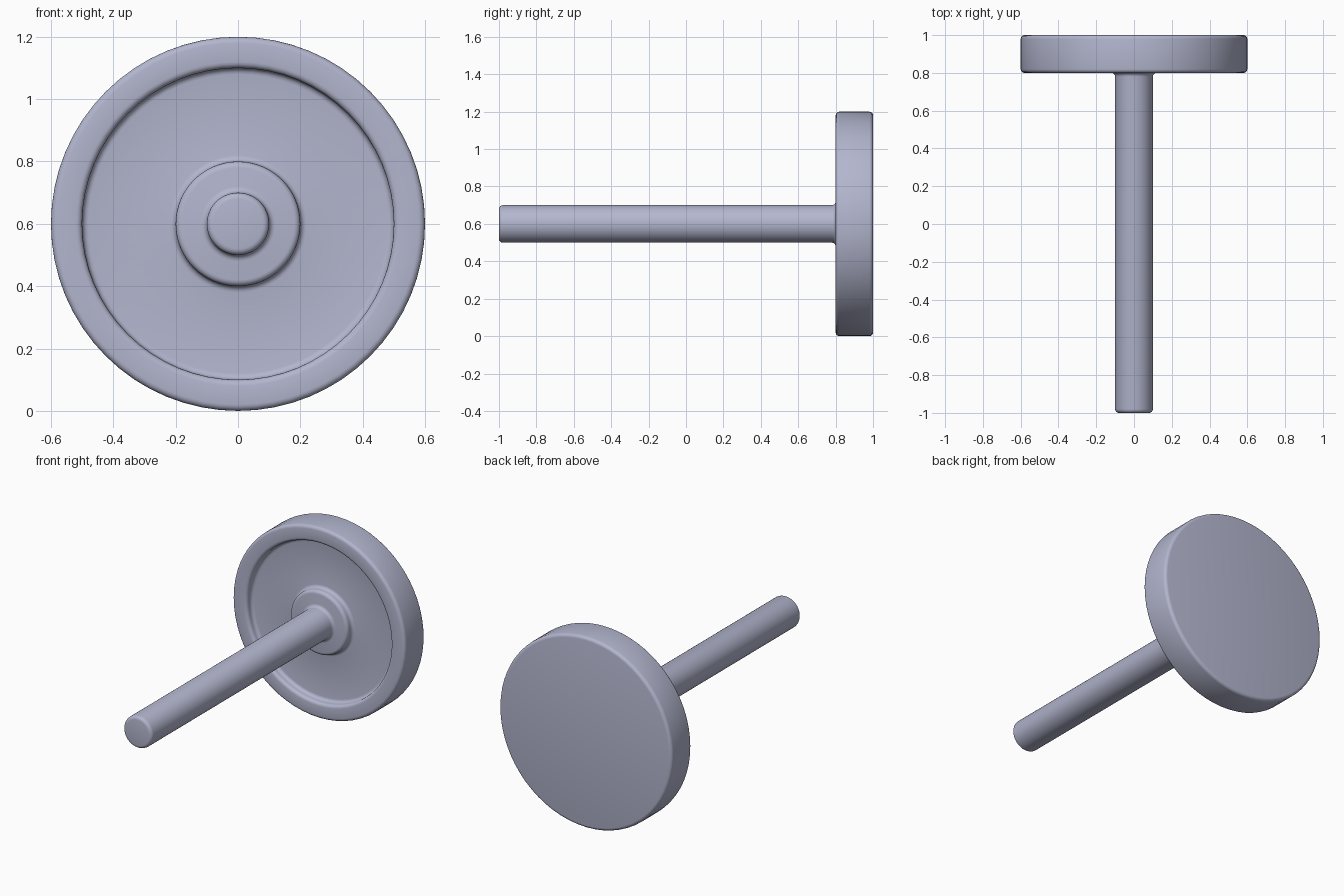
import bpy, bmesh, math

cube = bpy.data.objects.get("Cube")
if cube:
    bpy.data.objects.remove(cube, do_unlink=True)

SEGMENTS = 64
CENTRE_Z = 0.6

# Single blue-grey colour
mat = bpy.data.materials.new("blue_grey")
mat.use_nodes = True
colour = (0.45, 0.47, 0.62, 1)
mat.diffuse_color = colour
bsdf = next(n for n in mat.node_tree.nodes if n.type == 'BSDF_PRINCIPLED')
bsdf.inputs["Base Color"].default_value = colour
bsdf.inputs["Roughness"].default_value = 0.6


def lathe(name, profile):
    """Revolve (radius, y) points around the horizontal y axis and cap both ends."""
    bm = bmesh.new()
    rings = []
    for r, y in profile:
        ring = []
        for i in range(SEGMENTS):
            a = 2 * math.pi * i / SEGMENTS
            ring.append(bm.verts.new((r * math.cos(a), y, CENTRE_Z + r * math.sin(a))))
        rings.append(ring)
    for a, b in zip(rings, rings[1:]):
        for i in range(SEGMENTS):
            j = (i + 1) % SEGMENTS
            bm.faces.new((a[i], a[j], b[j], b[i]))
    bm.faces.new(rings[0])
    bm.faces.new(rings[-1])
    bmesh.ops.recalc_face_normals(bm, faces=bm.faces)
    mesh = bpy.data.meshes.new(name)
    bm.to_mesh(mesh)
    bm.free()
    obj = bpy.data.objects.new(name, mesh)
    bpy.context.collection.objects.link(obj)
    mesh.materials.append(mat)
    return obj


# Shaft, raised hub, recessed web, rim and flat back in one turned body
part = lathe("shaft_with_recessed_disc", [
    (0.10, -1.00),   # shaft end
    (0.10, 0.80),    # shaft meets hub
    (0.20, 0.80),    # hub edge
    (0.20, 0.85),    # hub base
    (0.50, 0.85),    # recess floor
    (0.50, 0.80),    # rim inner edge
    (0.60, 0.80),    # rim outer edge
    (0.60, 1.00),    # back edge
])

# Rounded edges and fillets
bevel = part.modifiers.new("rounded_edges", 'BEVEL')
bevel.width = 0.02
bevel.segments = 4
bevel.limit_method = 'ANGLE'
bevel.angle_limit = math.radians(40)

bpy.ops.object.select_all(action='DESELECT')
part.select_set(True)
bpy.context.view_layer.objects.active = part
bpy.ops.object.modifier_apply(modifier=bevel.name)
bpy.ops.object.shade_smooth_by_angle(angle=math.radians(35))
